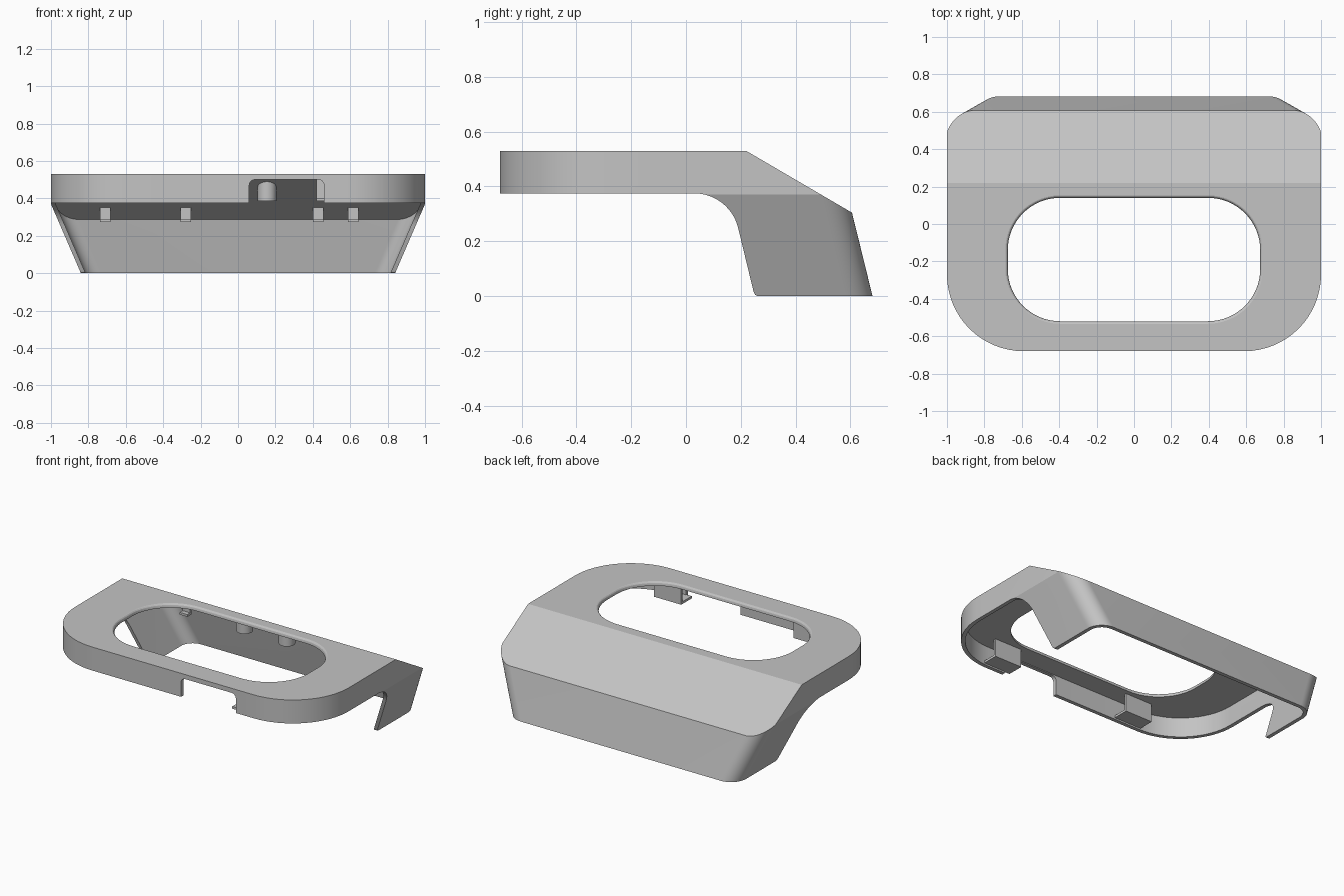
import bpy, bmesh
from math import sin, cos, pi, radians
from mathutils import Vector

cube = bpy.data.objects.get("Cube")
if cube:
    bpy.data.objects.remove(cube, do_unlink=True)

grey = bpy.data.materials.new("satin_grey")
grey.use_nodes = True
colour = (0.55, 0.55, 0.55, 1)
grey.diffuse_color = colour
grey.node_tree.nodes["Principled BSDF"].inputs["Base Color"].default_value = colour

WALL = 0.025
RIM = 0.37      # height where the sides start to taper
TOP = 0.53


def loft(name, rings):
    """Skin closed rings of equal length and cap both ends."""
    bm = bmesh.new()
    loops = [[bm.verts.new(p) for p in ring] for ring in rings]
    for a, b in zip(loops, loops[1:]):
        for i in range(len(a)):
            j = (i + 1) % len(a)
            bm.faces.new((a[i], a[j], b[j], b[i]))
    bm.faces.new(loops[0])
    bm.faces.new(loops[-1])
    bmesh.ops.recalc_face_normals(bm, faces=bm.faces[:])
    mesh = bpy.data.meshes.new(name)
    bm.to_mesh(mesh)
    bm.free()
    mesh.materials.append(grey)
    ob = bpy.data.objects.new(name, mesh)
    bpy.context.collection.objects.link(ob)
    return ob


def rounded(x0, x1, y0, y1, r_front, r_back, steps=16):
    """Rounded rectangle as 2D points, anticlockwise."""
    pts = []
    corners = [(x1, y1, -1, -1, r_back), (x0, y1, 1, -1, r_back),
               (x0, y0, 1, 1, r_front), (x1, y0, -1, 1, r_front)]
    for q, (x, y, sx, sy, r) in enumerate(corners):
        for k in range(steps + 1):
            a = (q + k / steps) * pi / 2
            pts.append((x + sx * r + r * cos(a), y + sy * r + r * sin(a)))
    return pts


def prism_x(name, profile, x0=-2, x1=2):
    return loft(name, [[(x, y, z) for y, z in profile] for x in (x0, x1)])


def box(name, x0, x1, y0, y1, z0, z1):
    return prism_x(name, [(y0, z0), (y1, z0), (y1, z1), (y0, z1)], x0, x1)


def cut(target, cutter):
    mod = target.modifiers.new("cut", 'BOOLEAN')
    mod.operation = 'DIFFERENCE'
    mod.solver = 'EXACT'
    mod.object = cutter
    bpy.context.view_layer.objects.active = target
    bpy.ops.object.modifier_apply(modifier=mod.name)
    bpy.data.objects.remove(cutter, do_unlink=True)


def smooth(ob, angle):
    bpy.ops.object.select_all(action='DESELECT')
    ob.select_set(True)
    bpy.context.view_layer.objects.active = ob
    bpy.ops.object.shade_smooth_by_angle(angle=radians(angle))


def body(name, inset, heights):
    """Solid body: straight band above the rim, tapered and leaning leg below."""
    rings = []
    for z in heights:
        drop = max(0, RIM - z)
        half = 1 - 0.432 * drop - inset
        back = 0.59 + 0.246 * drop - inset
        ring = rounded(-half, half, -0.68 + inset, back, 0.41 - inset, 0.11 - inset)
        rings.append([(x, y, z) for x, y in ring])
    ob = loft(name, rings)
    # rear slope
    p, d = Vector((0.22, TOP)), Vector((0.385, -0.225))
    shift = Vector((0.225, 0.385)).normalized() * inset
    low, high = p + 2 * d - shift, p - d - shift
    cut(ob, prism_x("slope_cutter", [low, (low.x, 2), (high.x, 2), high]))
    return ob


# Hollow shell
shell = body("shell", 0, (0, RIM, TOP))
cut(shell, body("inner_cutter", WALL, (-0.1, RIM, TOP - WALL)))

# Open underside with a curved front edge on the legs
arc = [(0.03 + 0.165 * sin(a), 0.21 + 0.165 * cos(a))
       for a in (radians(76 * k / 14) for k in range(15))]
cut(shell, prism_x("underside_cutter",
                   [(-1, -0.5), (-1, 0.375)] + arc
                   + [(0.247, 0.015), (0.252, 0.005), (0.262, 0.0), (0.262, -0.5)]))

# Oval opening with a softened lip
rings = []
for z, grow in ((0.4, 0), (0.512, 0), (0.522, 0.003), (0.528, 0.008), (0.531, 0.016)):
    ring = rounded(-0.675 - grow, 0.675 + grow, -0.52 - grow, 0.14 + grow,
                   0.28 + grow, 0.28 + grow)
    rings.append([(x, y, z) for x, y in ring])
cut(shell, loft("opening_cutter", rings))

# Notch in the front wall
notch = rounded(0.06, 0.46, 0.2, 0.5, 0.03, 0.03, 6)
cut(shell, loft("notch_cutter", [[(x, y, z) for x, z in notch] for y in (-0.9, -0.6)]))
smooth(shell, 20)


def ceiling(y):
    """Height of the middle of the sloped wall."""
    return TOP - 0.015 - (y - 0.22) * 0.584


# Round bosses under the slope
for side, x in (("left", 0.155), ("right", -0.155)):
    circle = [(x + 0.05 * cos(2 * pi * k / 32), 0.29 + 0.05 * sin(2 * pi * k / 32))
              for k in range(32)]
    boss = loft(side + "_boss", [[(u, v, 0.385) for u, v in circle],
                                 [(u, v, ceiling(v)) for u, v in circle]])
    smooth(boss, 30)

# Small hooks under the slope, each a stem with a foot
for i, x in enumerate((-0.71, -0.28, 0.43, 0.615)):
    box(f"hook_stem_{i + 1}", x - 0.028, x + 0.028, 0.475, 0.49, 0.275, 0.355)
    box(f"hook_foot_{i + 1}", x - 0.028, x + 0.028, 0.445, 0.475, 0.275, 0.29)

# Clips behind the front wall
for side, x in (("left", 0.52), ("right", -0.5)):
    box(side + "_clip_plate", x - 0.1, x + 0.1, -0.66, -0.55, 0.385, 0.4)
    box(side + "_clip_stem", x - 0.1, x + 0.1, -0.565, -0.55, 0.4, 0.51)
